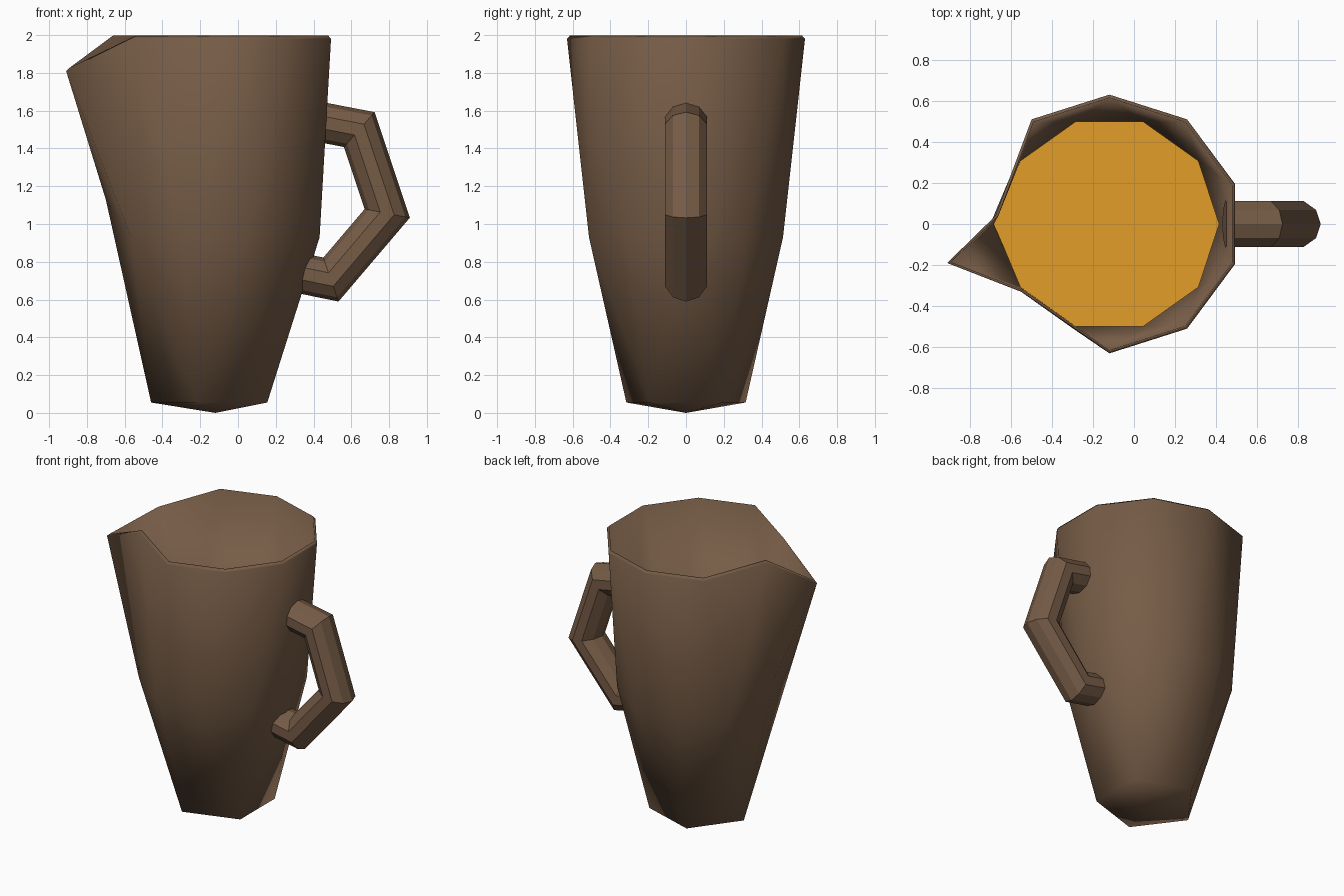
import bpy, bmesh, math
from mathutils import Vector

if "Cube" in bpy.data.objects:
    bpy.data.objects.remove(bpy.data.objects["Cube"])

CX = -0.12  # x of the jug's axis


def material(name, rgb):
    m = bpy.data.materials.new(name)
    m.diffuse_color = (*rgb, 1)
    m.use_nodes = True
    m.node_tree.nodes["Principled BSDF"].inputs["Base Color"].default_value = m.diffuse_color
    return m


brown = material("brown_clay", (0.18, 0.106, 0.061))
amber = material("amber_liquid", (0.76, 0.34, 0.02))


def finish(bm, name, mat, angle):
    me = bpy.data.meshes.new(name)
    bm.to_mesh(me)
    bm.free()
    me.materials.append(mat)
    me.polygons.foreach_set("use_smooth", [True] * len(me.polygons))
    me.set_sharp_from_angle(angle=math.radians(angle))
    ob = bpy.data.objects.new(name, me)
    bpy.context.collection.objects.link(ob)
    return ob


def polar(rx, ry, deg, z):
    a = math.radians(deg)
    return Vector((CX + rx * math.cos(a), ry * math.sin(a), z))


def inset(points, k, dz=0.0):
    return [Vector((CX + (p.x - CX) * k, p.y * k, p.z + dz)) for p in points]


# Profile rings: five-sided foot, ten-sided belly, ten-sided rim turned half a step
foot = [polar(0.34, 0.332, 36 + 72 * j, 0.055) for j in range(5)]
belly = [polar(0.552, 0.54, 36 * k, 0.93) for k in range(10)]
belly[5] = Vector((-0.70, 0, 1.13))
rim = [polar(0.644, 0.63, 36 * k + 18, 1.98) for k in range(10)]
# pinched pouring spout
rim[4] = Vector((-0.675, 0.04, 1.98))
rim[5] = Vector((-0.91, -0.19, 1.81))
rim[6] = Vector((-0.55, -0.33, 1.98))
lip = inset(rim, 0.975, 0.018)
inner = inset(belly, 0.97)

# Jug body
bm = bmesh.new()
F, B, R, L, I = [[bm.verts.new(p) for p in ring] for ring in (foot, belly, rim, lip, inner)]
base = bm.verts.new((CX, 0, 0))
for j in range(5):
    n = (j + 1) % 5
    b = [B[(2 * j + i) % 10] for i in range(3)]
    bm.faces.new((base, F[n], F[j]))
    bm.faces.new((F[j], b[1], b[0]))
    bm.faces.new((F[j], b[2], b[1]))
    bm.faces.new((F[j], F[n], b[2]))
for k in range(10):
    n = (k + 1) % 10
    bm.faces.new((B[k], B[n], R[k]))
    bm.faces.new((B[n], R[n], R[k]))
    bm.faces.new((R[k], R[n], L[n], L[k]))
    bm.faces.new((I[k], L[k], I[n]))
    bm.faces.new((I[n], L[k], L[n]))
bmesh.ops.recalc_face_normals(bm, faces=bm.faces)
finish(bm, "jug_body", brown, 180)

# Flat liquid surface filling the belly
bm = bmesh.new()
bm.faces.new([bm.verts.new((p.x, p.y, 1.08)) for p in inner])
bm.normal_update()
finish(bm, "liquid", amber, 45)

# Handle: ten-sided tube with mitred corners in the xz plane
path = [Vector(p) for p in ((0.45, 0, 1.537), (0.642, 0, 1.5), (0.79, 0, 1.056),
                            (0.492, 0, 0.706), (0.34, 0, 0.737))]
SIDES = 10
bm = bmesh.new()
rings = []
Y = Vector((0, 1, 0))
for i, p in enumerate(path):
    d0 = (p - path[max(i - 1, 0)]).normalized()
    d1 = (path[min(i + 1, 4)] - p).normalized()
    t = (d0 + d1).normalized()
    side = Y.cross(t) / max(t.dot(d0), t.dot(d1))
    angles = [math.radians(90) + math.tau * s / SIDES for s in range(SIDES)]
    rings.append([bm.verts.new(p + Y * 0.117 * math.cos(a) + side * 0.106 * math.sin(a))
                  for a in angles])
for a, b in zip(rings, rings[1:]):
    for s in range(SIDES):
        n = (s + 1) % SIDES
        bm.faces.new((a[s], a[n], b[n], b[s]))
bm.faces.new(rings[0])
bm.faces.new(rings[-1])
bmesh.ops.recalc_face_normals(bm, faces=bm.faces)
finish(bm, "handle", brown, 30)
